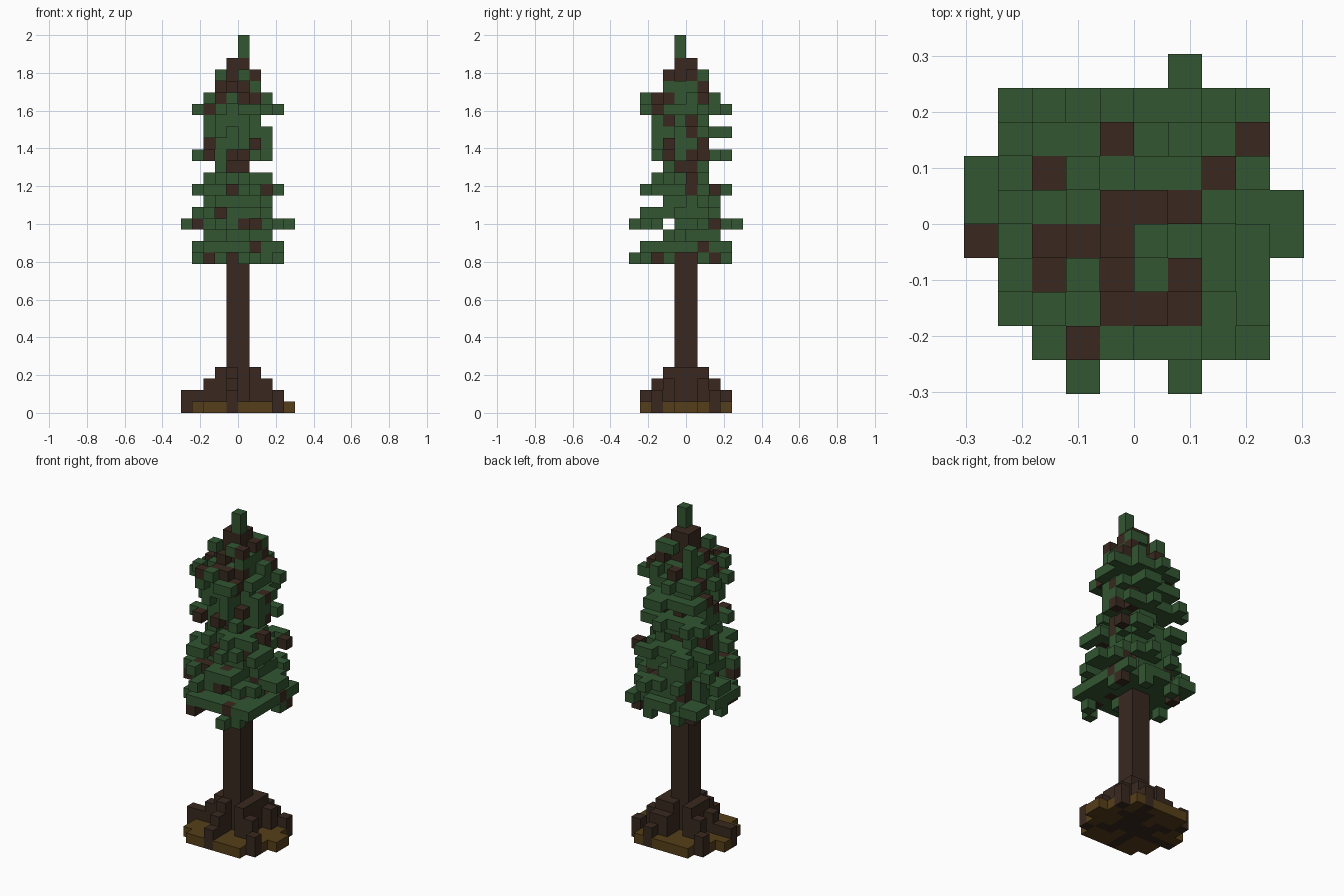
import bpy
import bmesh
import random

cube = bpy.data.objects.get("Cube")
if cube:
    bpy.data.objects.remove(cube, do_unlink=True)

rng = random.Random(7)
UNIT = 2 / 33          # edge length of one block
CROWN_START = 13       # block layer where the foliage begins
WIDEST = 16            # layer with the longest branches
UPPER_CROWN = 20       # rounder layers from here up
TRUNK_TOP = 31


def make_material(name, colour):
    mat = bpy.data.materials.new(name)
    mat.use_nodes = True
    mat.diffuse_color = (*colour, 1)
    mat.node_tree.nodes["Principled BSDF"].inputs["Base Color"].default_value = (*colour, 1)
    return mat


green = make_material("needle green", (0.032, 0.092, 0.031))
bark = make_material("bark brown", (0.041, 0.022, 0.014))
earth = make_material("earth brown", (0.093, 0.049, 0.01))

# Every part is a set of block cells (column, row, layer)
parts = {name: set() for name in ("soil", "trunk", "roots", "foliage", "bare_twigs")}
trunk_columns = {(i, j) for i in (-1, 0) for j in (-1, 0)}

# Trunk
for i, j in trunk_columns:
    parts["trunk"].update((i, j, k) for k in range(TRUNK_TOP))

# Roots run outward from the trunk and step down with distance
root_ends = [(-1, -4), (3, -3), (-5, -1), (3, 2), (1, 3), (-4, 2)]
for end_x, end_y in root_ends:
    steps = 8
    for s in range(steps + 1):
        i = round(-0.5 + (end_x + 0.5) * s / steps)
        j = round(-0.5 + (end_y + 0.5) * s / steps)
        reach = int(max(abs(i + 0.5), abs(j + 0.5)))
        height = max(2, 5 - reach)
        parts["roots"].update((i, j, k) for k in range(height))
parts["roots"] -= parts["trunk"]

# Soil disc around the roots
for i in range(-5, 5):
    for j in range(-4, 4):
        rounded = ((i + 0.5) / 5) ** 2 + ((j + 0.5) / 4.3) ** 2 < 1.1
        if rounded and (-5 < i < 4 or j in (-1, 0)):
            parts["soil"].add((i, j, 0))
parts["soil"] -= parts["roots"] | parts["trunk"]

# Crown layers from the bottom up:
# x limits, y limits, bare columns on the front, bare rows on the +x side
crown = [
    (-4, 4, -4, 4, (-3, -1), (-3, -1, 0, 2)),
    (-4, 4, -4, 4, (1,), (1,)),
    (-3, 3, -2, 3, (), ()),
    (-4, 4, -4, 4, (-4, 0, 1), (2,)),
    (-4, 3, -4, 3, (-2,), ()),
    (-3, 3, -2, 3, (), ()),
    (-4, 4, -4, 4, (-1, 2), (0, 2)),
    (-3, 3, -3, 2, (), (0,)),
    (-2, 1, -2, 2, (-1, 0), (-1, 0)),
    (-4, 3, -3, 4, (-3, -1, 0), (-2, 0, 1)),
    (-3, 3, -3, 2, (-3, 1), (-2, 1)),
    (-3, 3, -3, 4, (), (0,)),
    (-3, 2, -3, 2, (), (-2, 0)),
    (-4, 4, -4, 4, (-3,), ()),
    (-3, 3, -4, 3, (0, 1), (-3, -2, 1)),
    (-2, 2, -2, 2, (0,), (1,)),
    (-2, 2, -2, 2, (-1,), (-1,)),
]
# Single blocks that stick out beyond the limits
branch_tips = {
    CROWN_START: {(1, -5)},
    WIDEST: {(-2, -5), (1, 4), (-5, 0), (-5, 1), (4, -1), (4, 0)},
}
# Columns whose uppermost block is a bare twig
bare_tops = [(-1, 2), (3, 2), (-3, 1), (1, 0), (-3, -1), (-2, -1),
             (-3, -2), (-1, -2), (1, -2), (-1, -3), (1, -3), (-2, -4)]


def crown_layer(k, x0, x1, y0, y1):
    """Ragged rounded layer with branches reaching each limit."""
    drooping = k == CROWN_START
    full = k == CROWN_START + 1
    power = 4 if full else 2.4
    limit = 1.03 if k >= UPPER_CROWN else 1.2
    keep = 0.92 if full else 0.35 if drooping else 0.55
    rows = [j for j in range(y0, y1) if k != WIDEST or j != -2]
    cells = set()
    for i in range(x0, x1):
        for j in rows:
            u = abs(2 * i + 1 - x0 - x1) / (x1 - x0)
            v = abs(2 * j + 1 - y0 - y1) / (y1 - y0)
            d = u ** power + v ** power
            inner = d < 0.42 and not drooping
            rim = 0.42 <= d < limit and rng.random() < keep
            if (inner or rim) and (i, j) != (-4, -4):
                cells.add((i, j))
    # Branches fill every column and row still empty
    arm_i, arm_j = rng.choice((-2, -1, 0, 1)), rng.choice((-1, 0))
    for i in range(x0, x1):
        if not any(c[0] == i for c in cells):
            cells.add((i, arm_j))
    for j in rows:
        if not any(c[1] == j for c in cells):
            cells.add((arm_i, j))
    return (cells | branch_tips.get(k, set())) - trunk_columns


def outermost(cells):
    """Front block of each column and +x block of each row."""
    front = {c[0]: c for c in sorted(cells, reverse=True)}
    side = {c[1]: c for c in sorted(cells)}
    return front, side


def grow_layer(k, limits, front_bare, side_bare):
    """One candidate: cells, bare twigs and the count of misplaced bare blocks."""
    cells = crown_layer(k, *limits)
    front, side = outermost(cells | trunk_columns)
    bare = {front[i] for i in front_bare} | {side[j] for j in side_bare}
    woody = bare | trunk_columns
    misplaced = sum((c in woody) != (i in front_bare) for i, c in front.items())
    misplaced += sum((c in woody) != (j in side_bare) for j, c in side.items())
    twigs = bare - trunk_columns
    return misplaced + len(twigs) / 10, cells, twigs


# Grow each layer many times and keep the best arrangement
listed = set()
for n, (*limits, front_bare, side_bare) in enumerate(crown):
    k = CROWN_START + n
    tries = [grow_layer(k, limits, front_bare, side_bare) for t in range(250)]
    misplaced, cells, bare = min(tries, key=lambda t: t[0])
    listed.update((i, j, k) for i, j in bare)
    front, side = outermost(cells)
    shown = set(front.values()) | set(side.values())
    bare |= {c for c in sorted(cells - shown) if rng.random() < 0.12}
    parts["foliage"].update((i, j, k) for i, j in cells - bare)
    parts["bare_twigs"].update((i, j, k) for i, j in bare)

# Uppermost blocks: green except for the bare tops
crown_cells = parts["foliage"] | parts["bare_twigs"]
tops = {c[:2]: c for c in sorted(crown_cells, key=lambda c: c[2])}
for column, cell in tops.items():
    if column in bare_tops:
        parts["bare_twigs"].add(cell)
    elif cell not in listed:
        parts["bare_twigs"].discard(cell)
parts["foliage"] = crown_cells - parts["bare_twigs"]

# Leader shoot at the tip
parts["leader_shoot"] = {(0, -1, TRUNK_TOP), (0, -1, TRUNK_TOP + 1)}

solid = set().union(*parts.values())


def build_blocks(name, cells, material):
    """Mesh of the exposed block faces of one part."""
    bm = bmesh.new()
    corners = {}

    def corner(p):
        if p not in corners:
            corners[p] = bm.verts.new([c * UNIT for c in p])
        return corners[p]

    for cell in sorted(cells):
        for axis in range(3):
            for side in (0, 1):
                neighbour = list(cell)
                neighbour[axis] += 2 * side - 1
                if tuple(neighbour) in solid:
                    continue
                ring = []
                for a, b in ((0, 0), (1, 0), (1, 1), (0, 1)):
                    p = list(cell)
                    p[axis] += side
                    p[(axis + 1) % 3] += a
                    p[(axis + 2) % 3] += b
                    ring.append(corner(tuple(p)))
                bm.faces.new(ring if side else ring[::-1])
    mesh = bpy.data.meshes.new(name)
    bm.to_mesh(mesh)
    bm.free()
    mesh.materials.append(material)
    obj = bpy.data.objects.new(name, mesh)
    bpy.context.collection.objects.link(obj)


colours = {"soil": earth, "foliage": green, "leader_shoot": green}
for name, cells in parts.items():
    build_blocks(name, cells, colours.get(name, bark))
